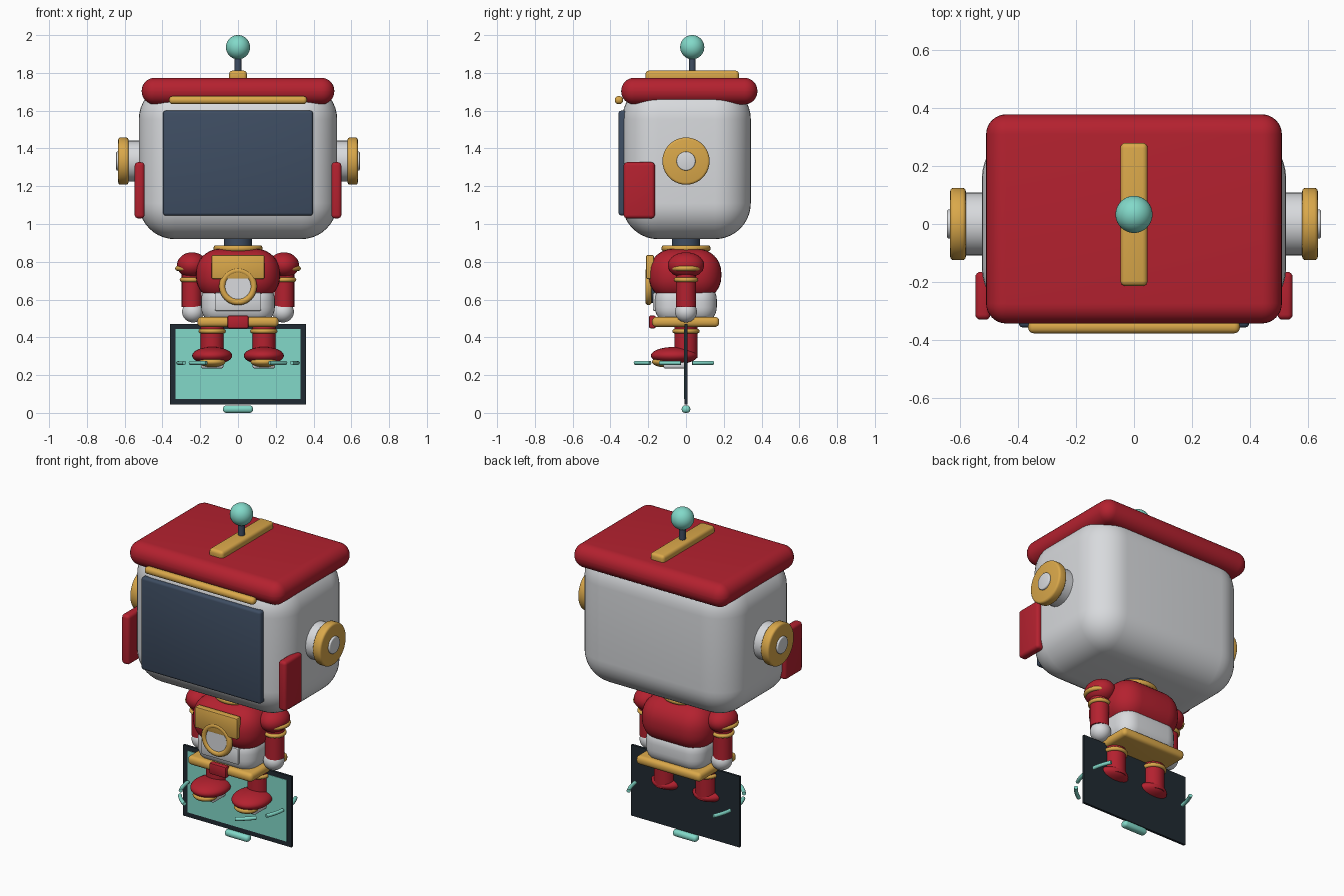
import bpy, bmesh, math
from mathutils import Matrix, Vector

if "Cube" in bpy.data.objects:
    bpy.data.objects.remove(bpy.data.objects["Cube"])


def material(name, rgb):
    m = bpy.data.materials.new(name)
    lin = [((c / 255 + 0.055) / 1.055) ** 2.4 for c in rgb]
    m.diffuse_color = (*lin, 1)
    m.use_nodes = True
    m.node_tree.nodes["Principled BSDF"].inputs["Base Color"].default_value = m.diffuse_color
    return m


WHITE = material("shell white", (216, 218, 221))
RED = material("deep red", (180, 33, 47))
GOLD = material("warm gold", (218, 168, 74))
TEAL = material("mint teal", (130, 217, 201))
NAVY = material("slate navy", (62, 77, 98))
DARK = material("frame dark", (32, 42, 50))


def finish(bm, name, mat):
    me = bpy.data.meshes.new(name)
    bm.to_mesh(me)
    bm.free()
    me.materials.append(mat)
    ob = bpy.data.objects.new(name, me)
    bpy.context.collection.objects.link(ob)
    bpy.context.view_layer.objects.active = ob
    bpy.ops.object.select_all(action='DESELECT')
    ob.select_set(True)
    bpy.ops.object.shade_smooth_by_angle(angle=math.radians(40))
    return ob


def box(name, mat, x, y, z, r=0.0, seg=4):
    """Rounded box from (min, max) ranges."""
    bm = bmesh.new()
    bmesh.ops.create_cube(bm, size=1)
    for v in bm.verts:
        v.co = [lo + (c + 0.5) * (hi - lo) for c, (lo, hi) in zip(v.co, (x, y, z))]
    if r:
        bmesh.ops.bevel(bm, geom=bm.edges[:], offset=r, segments=seg,
                        profile=0.5, affect='EDGES', clamp_overlap=True)
    return finish(bm, name, mat)


def ball(name, mat, c, radii):
    bm = bmesh.new()
    bmesh.ops.create_uvsphere(bm, u_segments=32, v_segments=20, radius=1)
    bm.transform(Matrix.Translation(c) @ Matrix.Diagonal((*radii, 1)))
    return finish(bm, name, mat)


def cyl(name, mat, a, b, r, bevel=0.0):
    """Cylinder from point a to point b with optionally rounded rims."""
    a, b = Vector(a), Vector(b)
    bm = bmesh.new()
    bmesh.ops.create_cone(bm, cap_ends=True, segments=40, radius1=r, radius2=r,
                          depth=(b - a).length)
    if bevel:
        rims = [e for e in bm.edges if any(len(f.verts) > 4 for f in e.link_faces)]
        bmesh.ops.bevel(bm, geom=rims, offset=bevel, segments=3,
                        profile=0.5, affect='EDGES')
    turn = (b - a).to_track_quat('Z', 'Y').to_matrix().to_4x4()
    bm.transform(Matrix.Translation((a + b) / 2) @ turn)
    return finish(bm, name, mat)


def ring(name, mat, c, major, minor, upright=False):
    """Torus, lying flat or facing the front."""
    n, m = 40, 12
    bm = bmesh.new()
    rows = []
    for i in range(n):
        t = 2 * math.pi * i / n
        row = []
        for j in range(m):
            p = 2 * math.pi * j / m
            d = major + minor * math.cos(p)
            row.append(bm.verts.new((d * math.cos(t), d * math.sin(t), minor * math.sin(p))))
        rows.append(row)
    for i in range(n):
        for j in range(m):
            k, l = (i + 1) % n, (j + 1) % m
            bm.faces.new((rows[i][j], rows[k][j], rows[k][l], rows[i][l]))
    turn = Matrix.Rotation(math.pi / 2 if upright else 0, 4, 'X')
    bm.transform(Matrix.Translation(c) @ turn)
    return finish(bm, name, mat)


def arc(name, mat, start, end, radius, z, thick):
    """Round bar along a horizontal arc, angles in degrees."""
    cu = bpy.data.curves.new(name, 'CURVE')
    cu.dimensions = '3D'
    cu.bevel_depth = thick
    cu.bevel_resolution = 3
    cu.use_fill_caps = True
    s = cu.splines.new('POLY')
    s.points.add(8)
    for i, p in enumerate(s.points):
        t = math.radians(start + (end - start) * i / 8)
        p.co = (radius * math.cos(t), radius * math.sin(t), z, 1)
    cu.materials.append(mat)
    bpy.context.collection.objects.link(bpy.data.objects.new(name, cu))


# Head, roof and antenna
box("head_shell", WHITE, (-.525, .525), (-.338, .343), (.92, 1.745), .19, 10)
box("roof", RED, (-.51, .51), (-.343, .378), (1.633, 1.774), .069, 8)
box("roof_ridge", GOLD, (-.047, .047), (-.214, .28), (1.755, 1.812), .018)
cyl("antenna_rod", NAVY, (0, .033, 1.79), (0, .033, 1.9), .018)
ball("antenna_ball", TEAL, (0, .033, 1.936), (.064, .064, .064))

# Face
box("face_screen", NAVY, (-.397, .397), (-.357, -.30), (1.045, 1.6), .014, 3)
box("brow_bar", GOLD, (-.365, .365), (-.377, -.333), (1.635, 1.677), .019)

# Ears and cheek plates
for side, s in (("left", -1), ("right", 1)):
    z = 1.333
    cyl(side + "_ear_base", WHITE, (s * .48, 0, z), (s * .59, 0, z), .108)
    cyl(side + "_ear_disc", GOLD, (s * .58, 0, z), (s * .634, 0, z), .125, .012)
    cyl(side + "_ear_cap", WHITE, (s * .62, 0, z), (s * .645, 0, z), .05, .006)
    box(side + "_cheek_plate", RED, sorted((s * .495, s * .547)), (-.33, -.165),
        (1.03, 1.327), .018)

# Neck and torso
cyl("neck", NAVY, (0, 0, .85), (0, 0, .95), .075)
cyl("collar", GOLD, (0, 0, .855), (0, 0, .887), .13, .014)
box("chest", RED, (-.222, .222), (-.196, .187), (.595, .868), .125, 8)
box("belly", WHITE, (-.195, .195), (-.165, .163), (.47, .69), .09, 8)

# Chest ornaments
box("chest_plate", GOLD, (-.14, .14), (-.211, -.17), (.71, .835), .006, 2)
box("belly_plate", WHITE, (-.123, .123), (-.176, -.14), (.54, .637), .008, 2)
cyl("lamp_backing", NAVY, (0, -.15, .67), (0, -.192, .67), .088)
cyl("lamp_lens", WHITE, (0, -.17, .67), (0, -.206, .67), .072)
ring("lamp_ring", GOLD, (0, -.198, .67), .083, .017, True)

# Belt
box("belt", GOLD, (-.215, .215), (-.18, .176), (.455, .508), .022)
box("buckle", RED, (-.056, .056), (-.196, -.16), (.448, .515), .008, 2)

for side, s in (("left", -1), ("right", 1)):
    # Arm
    x = s * .245
    ball(side + "_shoulder", RED, (s * .243, 0, .782), (.08, .096, .068))
    ring(side + "_shoulder_ring", GOLD, (s * .25, 0, .765), .07, .013)
    cyl(side + "_arm", RED, (x, 0, .56), (x, 0, .76), .053)
    ring(side + "_arm_ring", GOLD, (x, 0, .705), .052, .012)
    ball(side + "_hand", WHITE, (s * .238, 0, .535), (.058, .058, .056))
    # Leg and boot
    x = s * .137
    cyl(side + "_leg", RED, (x, 0, .29), (x, 0, .47), .061)
    ring(side + "_leg_ring", GOLD, (x, 0, .433), .06, .012)
    ball(side + "_boot", RED, (x, -.062, .303), (.106, .124, .046))
    ball(side + "_boot_toe", GOLD, (x, -.115, .27), (.07, .065, .028))
    box(side + "_sole", WHITE, (x - .06, x + .06), (-.12, 0), (.235, .27), .012)
    # Floating arcs around the feet
    for i, mid in enumerate((-47.5, -15.5, 16.5)):
        a = mid if s > 0 else 180 - mid
        arc(f"{side}_halo_arc_{i + 1}", TEAL, a - 10.5, a + 10.5, .316, .265, .011)

# Display board behind the feet, with its foot bar
box("board_frame", DARK, (-.36, .36), (-.007, .007), (.045, .47))
box("board_panel", TEAL, (-.33, .33), (-.0095, -.004), (.073, .443))
box("board_foot", TEAL, (-.08, .08), (-.023, .023), (0, .04), .018)
